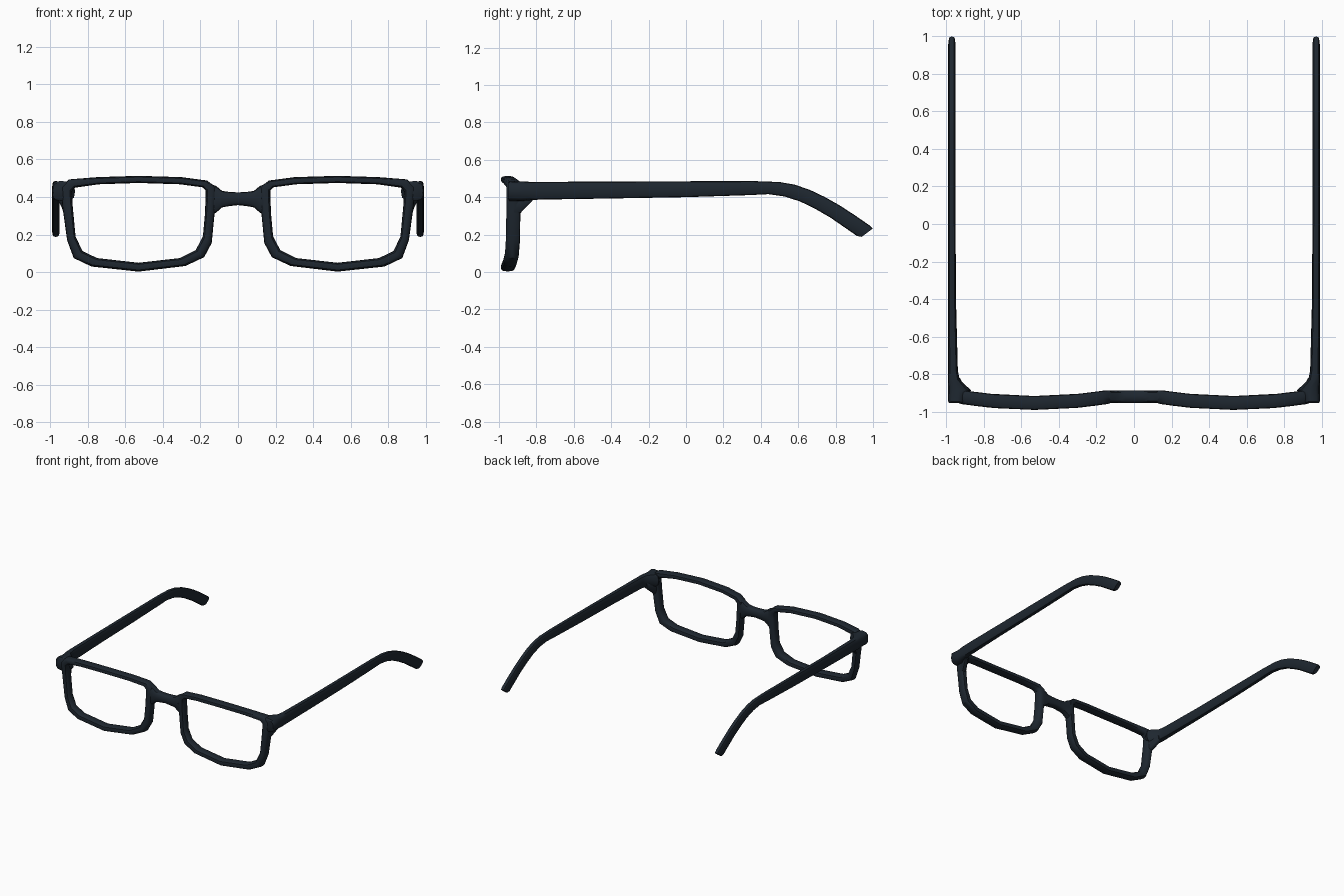
import bpy, bmesh, math
from mathutils import Vector

mat = bpy.data.materials.new("dark_frame")
mat.diffuse_color = (0.013, 0.020, 0.029, 1)
SIDES = 12


def section(a, b, w):
    """Rounded ring spanning points a-b, with half width vector w."""
    a, b, w = Vector(a), Vector(b), Vector(w)
    c, h = (a + b) / 2, (a - b) / 2
    soft = lambda v: math.copysign(abs(v) ** 0.65, v)
    return [c + h * soft(math.cos(t)) + w * soft(math.sin(t))
            for t in (2 * math.pi * i / SIDES for i in range(SIDES))]


def loft(name, sections, closed=False, mirror=True):
    bm = bmesh.new()
    rings = [[bm.verts.new(p) for p in section(*s)] for s in sections]
    pairs = list(zip(rings, rings[1:]))
    if closed:
        pairs.append((rings[-1], rings[0]))
    for r, q in pairs:
        for i in range(SIDES):
            j = (i + 1) % SIDES
            bm.faces.new((r[i], r[j], q[j], q[i]))
    if not closed:
        bm.faces.new(rings[0])
        bm.faces.new(rings[-1])
    bmesh.ops.recalc_face_normals(bm, faces=bm.faces)
    me = bpy.data.meshes.new(name)
    bm.to_mesh(me)
    bm.free()
    ob = bpy.data.objects.new(name, me)
    bpy.context.collection.objects.link(ob)
    me.materials.append(mat)
    bpy.ops.object.select_all(action='DESELECT')
    ob.select_set(True)
    bpy.context.view_layer.objects.active = ob
    bpy.ops.object.shade_smooth_by_angle(angle=math.radians(40))
    if mirror:
        ob.modifiers.new("mirror", 'MIRROR').use_mirror_merge = False
    return ob


# Lens rims: outer x, z and inner x, z around the opening, bowed forward
rim = [(.125, .31, .177, .30), (.115, .40, .172, .40), (.12, .455, .173, .435),
       (.165, .488, .19, .452), (.30, .506, .31, .468), (.53, .513, .53, .475),
       (.75, .506, .74, .468), (.90, .494, .868, .450), (.945, .455, .885, .43),
       (.935, .35, .88, .35), (.91, .17, .865, .19), (.875, .075, .828, .112),
       (.78, .03, .75, .075), (.53, .003, .53, .05), (.28, .033, .31, .075),
       (.18, .08, .225, .118), (.14, .155, .187, .19)]


def bow(x):
    return -.953 + .034 * min(1, ((x - .53) / .40) ** 2)


loft("lens_rim", [((ox, bow(ox), oz), (ix, bow(ix), iz), (0, .037, 0))
                  for ox, oz, ix, iz in rim], closed=True)

# Nose bridge: x, top z, bottom z, flaring into both rims
half = [(0, .425, .357), (.045, .427, .352), (.085, .433, .345),
        (.115, .458, .318), (.145, .470, .30)]
bridge = [(-x, t, b) for x, t, b in half[:0:-1]] + half
loft("nose_bridge", [((x, -.920, t), (x, -.920, b), (0, .034, 0))
                     for x, t, b in bridge], mirror=False)

# Temple arms: top y, z, bottom y, z, inner x, outer x; corner block first
arm = [(-.953, .476, -.953, .395, .90, .985), (-.945, .486, -.945, .380, .893, .99),
       (-.885, .484, -.885, .378, .868, .99), (-.83, .482, -.83, .384, .928, .99),
       (-.78, .482, -.78, .387, .938, .99), (-.40, .483, -.40, .393, .948, .99),
       (0, .485, 0, .400, .950, .99), (.36, .486, .34, .411, .950, .99),
       (.50, .481, .44, .416, .950, .99), (.58, .467, .525, .404, .950, .99),
       (.66, .440, .61, .377, .950, .99), (.74, .402, .69, .338, .950, .99),
       (.82, .357, .77, .292, .950, .99), (.90, .305, .85, .237, .950, .99),
       (.98, .250, .915, .192, .950, .99), (.998, .232, .94, .188, .953, .987)]
loft("temple_arm", [(((a + b) / 2, ty, tz), ((a + b) / 2, by, bz), ((b - a) / 2, 0, 0))
                    for ty, tz, by, bz, a, b in arm])

# Hinge gusset: tapering brace under each corner, behind the rim
loft("hinge_gusset", [((.912, -.92, .42), (.912, -.92, .30), (.022, 0, 0)),
                      ((.914, -.885, .42), (.914, -.885, .315), (.022, 0, 0)),
                      ((.945, -.82, .42), (.945, -.82, .382), (.018, 0, 0))])
